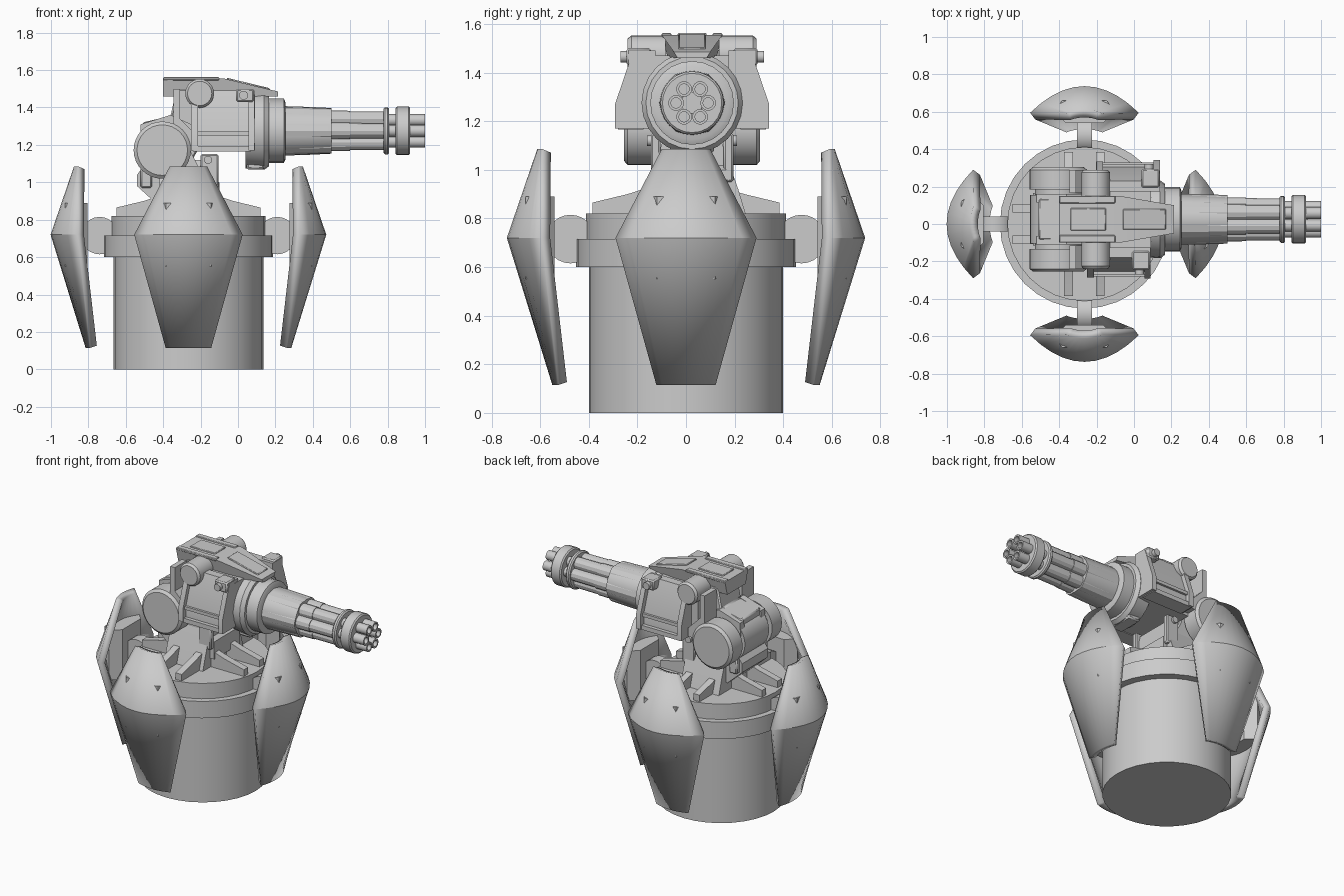
import bpy, bmesh, math
from mathutils import Matrix, Vector

if "Cube" in bpy.data.objects:
    bpy.data.objects.remove(bpy.data.objects["Cube"])

CX, GY, GZ = -0.265, 0.025, 1.275   # base centre x, gun centre y, gun axis z


def finish(name, bm, mat=None):
    bmesh.ops.recalc_face_normals(bm, faces=bm.faces)
    me = bpy.data.meshes.new(name)
    bm.to_mesh(me)
    bm.free()
    ob = bpy.data.objects.new(name, me)
    bpy.context.collection.objects.link(ob)
    if mat:
        ob.matrix_world = mat
    return ob


def to3(axis, p, d):
    return {'x': (d, p[0], p[1]), 'y': (p[0], d, p[1]), 'z': (p[0], p[1], d)}[axis]


def prism(name, axis, pts, a, b, bevel=0, mat=None):
    """Extrude a 2D outline along an axis from a to b."""
    bm = bmesh.new()
    lo = [bm.verts.new(to3(axis, p, a)) for p in pts]
    hi = [bm.verts.new(to3(axis, p, b)) for p in pts]
    bm.faces.new(lo)
    bm.faces.new(hi)
    for i in range(len(pts)):
        j = (i + 1) % len(pts)
        bm.faces.new((lo[i], lo[j], hi[j], hi[i]))
    ob = finish(name, bm, mat)
    if bevel:
        m = ob.modifiers.new("bevel", 'BEVEL')
        m.width, m.segments = bevel, 1
    return ob


def box(name, x, y, z, bevel=0, mat=None):
    return prism(name, 'z', [(x[0], y[0]), (x[1], y[0]), (x[1], y[1]), (x[0], y[1])], z[0], z[1], bevel, mat)


def lathe(name, axis, centre, profile, n=32, mat=None, closed=False):
    """Revolve (distance, radius) points about an axis through centre."""
    bm = bmesh.new()
    rings = []
    for d, r in profile:
        rings.append([bm.verts.new(to3(axis, (centre[0] + r * math.cos(2 * math.pi * k / n),
                                              centre[1] + r * math.sin(2 * math.pi * k / n)), d)) for k in range(n)])
    if closed:
        rings.append(rings[0])
    for A, B in zip(rings, rings[1:]):
        for k in range(n):
            bm.faces.new((A[k], A[(k + 1) % n], B[(k + 1) % n], B[k]))
    if not closed:
        bm.faces.new(rings[0])
        bm.faces.new(rings[-1])
    return finish(name, bm, mat)


# Base column with collar
lathe("base_column", 'z', (CX, 0), [(0, .4), (.6, .4), (.6, .452), (.715, .452), (.715, .412), (.82, .412)])

# Four armour plates, each on a bracket and hinge, plus paired deck fins
rows = [(.115, .122, .525, .55), (.72, .29, .595, .737), (1.085, .1, .59, .612)]
COLS = 10
for k, side in enumerate(("front", "right", "back", "left")):
    M = Matrix.Translation((CX, 0, 0)) @ Matrix.Rotation(k * math.pi / 2, 4, 'Z')
    bm = bmesh.new()
    grid = []
    for z, w, re, rm in rows:
        ts = [2 * c / COLS - 1 for c in range(COLS + 1)]
        grid.append([bm.verts.new((w * t, -(re + (rm - re) * (1 - t * t)), z)) for t in ts])
    for A, B in zip(grid, grid[1:]):
        for c in range(COLS):
            bm.faces.new((A[c], A[c + 1], B[c + 1], B[c]))
    plate = finish(side + "_armour_plate", bm, M)
    # recalculated normals of an open sheet may point inward; make them outward
    if plate.data.polygons[COLS // 2].normal.y > 0:
        plate.data.flip_normals()
    s = plate.modifiers.new("thickness", 'SOLIDIFY')
    s.thickness, s.offset = .045, -1
    prism(side + "_plate_bracket", 'z', [(-.16, -.6), (-.1, -.54), (.1, -.54), (.16, -.6), (.12, -.66), (-.12, -.66)],
          .55, .89, 0, M)
    lathe(side + "_hinge", 'x', (-.475, .715), [(-.04, .1), (.04, .1)], 24, M)
    box(side + "_hinge_arm", (-.04, .04), (-.6, -.4), (.655, .775), 0, M)
    for s in (-1, 1):
        prism(side + "_deck_fin", 'y', [(.0, .81), (.385, .81), (.385, .865), (.24, .9), (.1, .945), (0, .945)],
              s * .085 - .023, s * .085 + .023, 0, M @ Matrix.Rotation(-math.pi / 2, 4, 'Z'))

# Pedestal
prism("pedestal", 'x', [(GY - .22, .82), (GY + .22, .82), (GY + .19, .92), (GY + .12, 1.12), (GY - .12, 1.12), (GY - .19, .92)],
      -.42, -.13)
cradle = [(-.54, 1.04), (-.54, .98), (-.43, .88), (-.1, .88), (-.1, 1.0), (-.2, 1.06), (-.25, 1.16), (-.45, 1.16)]
prism("pedestal_cradle", 'y', cradle, GY - .14, GY + .14)
for s in (-1, 1):
    y = sorted((GY + s * .13, GY + s * .17))
    box("pedestal_lug", (-.2, -.105), y, (.95, 1.15), .008)
    lathe("pedestal_bolt", 'y', (-.16, 1.12), [(GY + s * .165, .022), (GY + s * .185, .022)], 16)
    box("cradle_rail", (-.52, -.46), y, (.97, 1.08), .008)

# Elbow drum and lifting arm
D = .28
lathe("elbow_drum", 'y', (-.405, 1.172),
      [(GY - D, .135), (GY - D + .015, .153), (GY - .16, .153), (GY - .16, .125), (GY - .13, .125), (GY - .13, .15),
       (GY + .13, .15), (GY + .13, .125), (GY + .16, .125), (GY + .16, .153), (GY + D - .015, .153), (GY + D, .135)])
arm = [(-.51, 1.2), (-.51, 1.32), (-.36, 1.355), (-.33, 1.5), (-.2, 1.5), (-.2, 1.2), (-.26, 1.09), (-.4, 1.09)]
prism("lifting_arm", 'y', arm, GY - .11, GY + .11, .008)
for s in (-1, 1):
    y = sorted((GY + s * .09, GY + s * .135))
    prism("arm_rib", 'y', [(-.53, 1.15), (-.52, 1.31), (-.36, 1.36), (-.25, 1.31), (-.25, 1.12), (-.4, 1.1)], *y)

# Gun housing with sloped cheeks
prism("gun_housing", 'x', [(GY - .2, 1.17), (GY + .2, 1.17), (GY + .2, 1.47), (GY - .2, 1.47)], -.25, .09)
for s, dx in ((-1, 0), (1, .05)):
    side = "near" if s < 0 else "far"

    def slope(off):
        return [(GY + s * .15, 1.17), (GY + s * (.28 + off), 1.17), (GY + s * (.28 + off), 1.27),
                (GY + s * (.205 + off), 1.49), (GY + s * .15, 1.49)]
    prism(side + "_cheek", 'x', slope(0), -.24 + dx, .065 + dx)
    # raised frame around the cheek
    prism(side + "_cheek_rear_rail", 'x', slope(.03), -.25 + dx, -.215 + dx)
    prism(side + "_cheek_front_rail", 'x', slope(.037), .055 + dx, .088 + dx)
    box(side + "_cheek_sill", (-.24 + dx, .07 + dx), sorted((GY + s * .2, GY + s * .305)), (1.165, 1.195))
    box(side + "_cheek_mid_rail", (-.24 + dx, .07 + dx), sorted((GY + s * .2, GY + s * .295)), (1.25, 1.272))
    box(side + "_corner_lug", (-.01 + dx, .085 + dx), sorted((GY + s * .17, GY + s * .27)), (1.43, 1.5), .008)
    lathe(side + "_corner_bolt", 'y', (.03 + dx, 1.465), [(GY + s * .26, .024), (GY + s * .295, .024)], 16)
    # rear channel bracket stepping down behind the cheek
    y = sorted((GY + s * .14, GY + s * .265))
    prism(side + "_channel_bracket", 'y', [(-.345, 1.5), (-.345, 1.31), (-.25, 1.19), (-.22, 1.19), (-.22, 1.25),
                                           (-.31, 1.34), (-.31, 1.5)], *y)
    # trunnion cylinder on the shoulder
    lathe(side + "_trunnion", 'y', (-.205, 1.475),
          [(GY + s * .11, .077), (GY + s * .25, .077), (GY + s * .265, .065)], 24)

# Top cover: long wedge, tapering forward, with raised rails and panels
cover = prism("top_cover", 'y', [(-.4, 1.46), (-.4, 1.555), (-.075, 1.555), (.215, 1.485), (.215, 1.46), (.04, 1.46)],
              GY - .125, GY + .125)
for v in cover.data.vertices:
    f = .6 if v.co.x > .2 else 1
    f *= .8 if v.co.z < 1.47 else 1
    v.co.y = GY + (v.co.y - GY) * f
for s in (-1, 1):
    box("cover_rail", (-.4, -.1), sorted((GY + s * .085, GY + s * .125)), (1.545, 1.562), .004)
box("cover_panel", (-.34, -.15), (GY - .06, GY + .06), (1.55, 1.562), .004)
prism("cover_nose_panel", 'y', [(-.06, 1.54), (-.06, 1.559), (.17, 1.503), (.17, 1.48)], GY - .055, GY + .055, .004)

# Gun collar and barrel shroud
lathe("gun_collar", 'x', (GY, GZ), [(.04, .2), (.14, .208), (.165, .19), (.165, .172), (.245, .172), (.255, .15)], 24)
box("collar_foot", (.045, .14), (GY - .09, GY + .09), (1.068, 1.2), .01)
lathe("barrel_shroud", 'x', (GY, GZ), [(.25, .132), (.38, .128), (.5, .122), (.5, .09)], 24)
lathe("barrel_core", 'x', (GY, GZ), [(.45, .065), (.93, .045)], 12)

# Six barrels, each a stepped tube with a hollow muzzle
for k in range(6):
    a = k * math.pi / 3
    u, w = math.cos(a), math.sin(a)
    c = lambda r: (GY + r * u, GZ + r * w)
    lathe("barrel_tube", 'x', c(.066), [(.5, .036), (.8, .035), (.8, .032), (1.0, .032), (1.0, .021), (.94, .021)], 16)
    lathe("barrel_jacket", 'x', c(.074), [(.25, .062), (.36, .06), (.5, .056)], 12)
    lathe("barrel_sleeve", 'x', c(.072), [(.5, .046), (.6, .045), (.6, .041), (.78, .04)], 12)

# Clamp rings around the barrels
for x0, x1, r in ((.778, .808, .126), (.842, .92, .13)):
    lathe("clamp_ring", 'x', (GY, GZ), [(x0, r - .008), (x0 + .008, r), (x1 - .008, r), (x1, r - .008),
                                        (x1, .03), (x0, .03)], 24, None, True)

# Smooth round surfaces, keep edges sharp
for ob in bpy.context.scene.objects:
    ob.select_set(True)
bpy.context.view_layer.objects.active = cover
bpy.ops.object.shade_smooth_by_angle(angle=math.radians(28))
